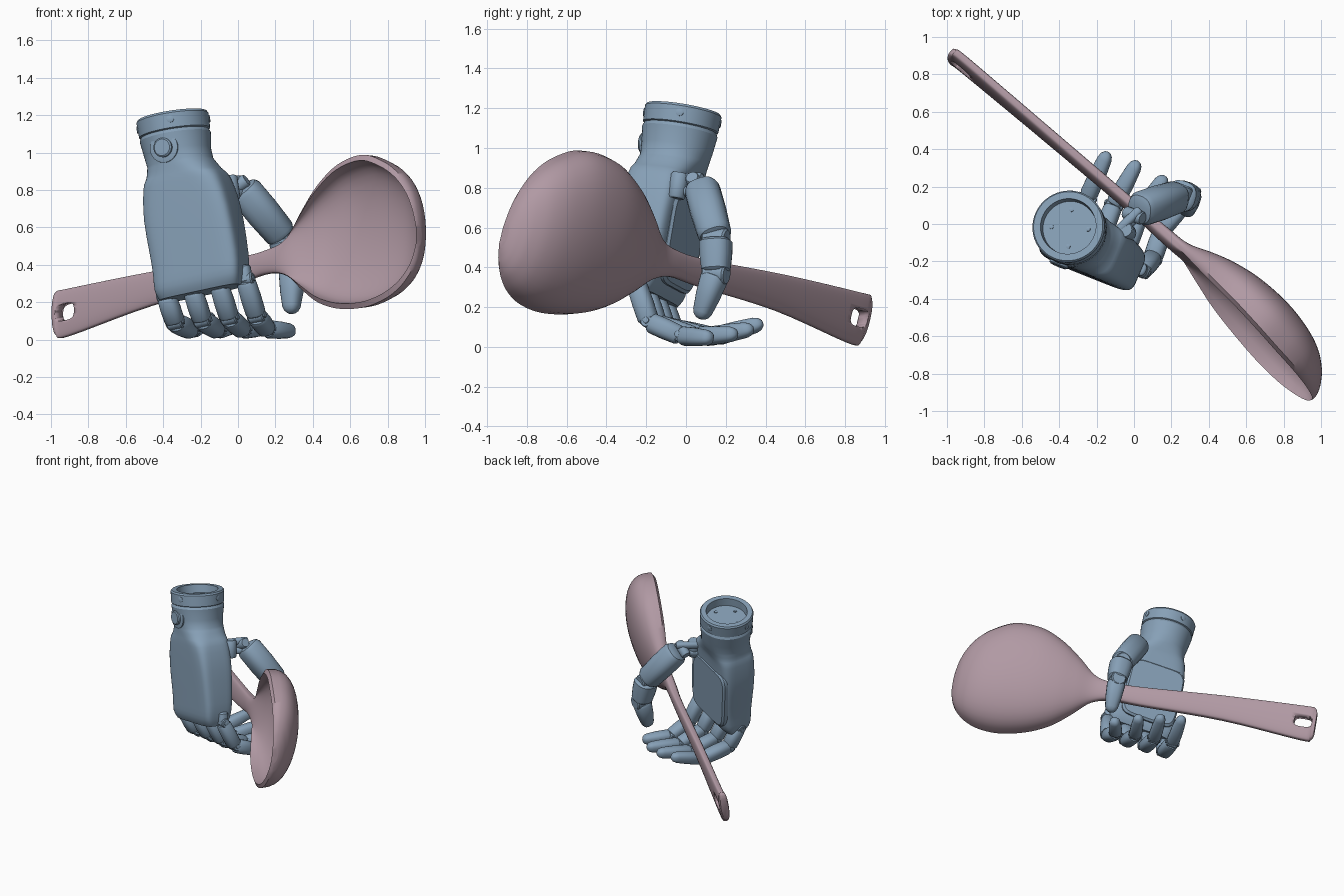
import bpy, bmesh, math
from mathutils import Vector as V

if "Cube" in bpy.data.objects:
    bpy.data.objects.remove(bpy.data.objects["Cube"])


def material(name, rgb):
    m = bpy.data.materials.new(name)
    m.diffuse_color = (*rgb, 1)
    m.use_nodes = True
    m.node_tree.nodes["Principled BSDF"].inputs["Base Color"].default_value = m.diffuse_color
    return m


BLUE = material("blue_grey", (0.24, 0.35, 0.47))
PINK = material("dusty_pink", (0.44, 0.32, 0.37))


def loft(name, rings, mat=BLUE, angle=35):
    """Skin a list of equal-sized point loops and cap both ends."""
    bm = bmesh.new()
    loops = [[bm.verts.new(p) for p in r] for r in rings]
    n = len(loops[0])
    for a, b in zip(loops, loops[1:]):
        for i in range(n):
            bm.faces.new((a[i], a[(i + 1) % n], b[(i + 1) % n], b[i]))
    bm.faces.new(loops[0][::-1])
    bm.faces.new(loops[-1])
    bmesh.ops.recalc_face_normals(bm, faces=bm.faces)
    me = bpy.data.meshes.new(name)
    bm.to_mesh(me)
    bm.free()
    ob = bpy.data.objects.new(name, me)
    bpy.context.collection.objects.link(ob)
    me.materials.append(mat)
    bpy.ops.object.select_all(action='DESELECT')
    ob.select_set(True)
    bpy.context.view_layer.objects.active = ob
    bpy.ops.object.shade_smooth_by_angle(angle=math.radians(angle))
    return ob


def ring(c, X, Y, a, b, n=24, e=2.0):
    """Superellipse loop around c."""
    pts = []
    for i in range(n):
        t = 2 * math.pi * (i + 0.5) / n
        cx, sy = math.cos(t), math.sin(t)
        pts.append(c + X * a * math.copysign(abs(cx) ** (2 / e), cx)
                   + Y * b * math.copysign(abs(sy) ** (2 / e), sy))
    return pts


def spline(rows, sub):
    """Catmull-Rom through rows of numbers."""
    out = []
    for i in range(len(rows) - 1):
        q = [rows[max(i - 1, 0)], rows[i], rows[i + 1], rows[min(i + 2, len(rows) - 1)]]
        for k in range(sub):
            t = k / sub
            out.append([0.5 * (2 * b + (c - a) * t + (2 * a - 5 * b + 4 * c - d) * t * t
                               + (3 * b - a - 3 * c + d) * t ** 3) for a, b, c, d in zip(*q)])
    return out + [list(rows[-1])]


def pin(name, c, axis, r, half, n=20):
    """Cylinder with a chamfered rim, centred on c."""
    axis = axis.normalized()
    X = axis.orthogonal().normalized()
    Y = axis.cross(X)
    return loft(name, [ring(c + axis * half * h, X, Y, r * s, r * s, n)
                       for h, s in ((-1, .85), (-.85, 1), (.85, 1), (1, .85))])


def segment(name, a, b, r0, r1, side, tip=False):
    """Tapered rounded finger link from a to b."""
    d = (b - a).normalized()
    Y = (side - d * side.dot(d)).normalized()
    X = d.cross(Y)
    ends = [(.84, .97), (.93, .8), (.98, .5), (1, .2)] if tip else [(.9, 1), (.96, .87), (.99, .6)]
    prof = [(.01, .6), (.04, .85), (.11, 1), (.5, 1.04)] + ends
    rings = []
    for t, f in prof:
        r = (r0 + (r1 - r0) * t) * f
        rings.append(ring(a.lerp(b, t), X, Y, r, r, 20, 2.5))
    return loft(name, rings)


# ---- Spoon: x, y, z, half width, back depth, front depth, rim width
N = V((0.67, 0.74, 0))
ALONG = V((.74, -.65, .17)).normalized()
LEAN = V((0, 0, 1)) + N * 0.17 - V((.74, -.65, 0)) * .17
spoon_rows = [
    (-.978, .905, .135, .085, .02, -.02, 0), (-.962, .89, .138, .119, .025, -.025, 0),
    (-.90, .845, .147, .126, .025, -.025, 0), (-.46, .475, .272, .090, .025, -.025, 0),
    (0, .085, .37, .068, .025, -.025, 0), (.16, -.055, .415, .064, .03, -.03, 0),
    (.255, -.155, .44, .10, .05, -.01, .008), (.335, -.26, .475, .21, .12, .07, .025),
    (.42, -.37, .51, .312, .185, .145, .03), (.53, -.495, .55, .385, .23, .195, .03),
    (.66, -.64, .58, .408, .25, .215, .03), (.77, -.755, .585, .37, .235, .20, .03),
    (.85, -.83, .585, .31, .195, .155, .03), (.905, -.88, .58, .235, .14, .10, .03),
    (.935, -.906, .572, .165, .09, .05, .03), (.950, -.918, .565, .105, .055, .02, .03),
    (.957, -.924, .56, .06, .03, .0, .02)]
K = 20
rings = []
for x, y, z, h, back, front, gap in spline(spoon_rows, 5):
    loop = []
    for depth, width, off, order in ((back, h, .008, range(K + 1)),
                                     (front, h - gap, -.008, range(K, -1, -1))):
        for i in order:
            a = math.pi * (i / K - .5)
            loop.append(V((x, y, z)) + LEAN * width * math.sin(a)
                        + N * (depth * max(math.cos(a), 0) ** .75 + off))
    rings.append(loop)
spoon = loft("serving_spoon", rings, PINK, 50)

# Hanging hole through the handle end
c = V((-.905, .85, .148))
cutter = loft("hole_cutter", [ring(c + N * s, ALONG, LEAN, .066, .045, 24, 3.2) for s in (-.2, .2)], PINK)
mod = spoon.modifiers.new("hole", 'BOOLEAN')
mod.object, mod.operation, mod.solver = cutter, 'DIFFERENCE', 'EXACT'
bpy.context.view_layer.objects.active = spoon
bpy.ops.object.modifier_apply(modifier="hole")
bpy.data.objects.remove(cutter)

# ---- Hand frame: U up the forearm, L towards the thumb, P out of the palm
W = V((-.352, -.012, 1.195))
U = V((-.145, .165, .975)).normalized()
L = V((.92, -.39, 0))
L = (L - U * L.dot(U)).normalized()
P = U.cross(L)


def hand(l, p, u):
    return W + L * l + P * p + U * u


# Wrist and palm: u, l centre, p centre, half width, half thickness, squareness
palm_rows = [(-.09, 0, 0, .18, .18, 2), (-.115, 0, 0, .192, .192, 2), (-.20, 0, 0, .180, .182, 2),
             (-.26, .007, 0, .176, .170, 2.2), (-.32, .022, -.008, .195, .158, 3),
             (-.38, .033, -.014, .222, .150, 4.5), (-.55, .038, -.012, .248, .140, 6),
             (-.80, .04, -.005, .25, .127, 6), (-.92, .028, -.005, .246, .115, 6),
             (-.975, .022, -.005, .23, .09, 5)]
loft("palm", [ring(hand(l, p, u), L, P, a, b, 48, e)
              for u, l, p, a, b, e in palm_rows[:3] + spline(palm_rows[3:], 3)], angle=30)

# Wrist collar with a recessed socket
collar = [(-.10, .18), (-.092, .192), (-.012, .195), (0, .187), (0, .15), (-.06, .145), (-.06, .05)]
loft("wrist_collar", [ring(W + U * u, L, P, r, r, 48) for u, r in collar])
for i in range(4):
    a = math.pi * (i / 2 + .1)
    d = L * math.cos(a) + P * math.sin(a)
    pin("collar_bolt", W + d * .188 - U * .045, d, .02, .01, 12)
    pin("socket_bolt", W + d * .1 - U * .058, U, .012, .005, 12)

# Round button on the back of the wrist
pin("button_collar", hand(-.005, -.155, -.19), P, .08, .025, 28)
pin("button", hand(-.005, -.16, -.19), P, .052, .04, 28)

# Palm pad on the gripping side
loft("palm_pad", [ring(hand(.01, p, -.68), L, U, .21 * s, .235 * s, 36, 6)
                  for p, s in ((.08, 1), (.125, 1), (.138, .94))])

# ---- Fingers: interpolate from little finger to index
little = [V((-.385, -.12, .235)), V((-.335, -.065, .09)), V((-.25, .14, .05)), V((-.14, .385, .12))]
index = [V((.04, -.25, .32)), V((.10, -.185, .125)), V((.155, -.025, .055)), V((.295, .13, .045))]
for f, (nm, extra) in enumerate((("little", 0), ("ring", .04), ("middle", .045), ("index", 0))):
    j = [a.lerp(b, f / 3) for a, b in zip(little, index)]
    j[3] += P * extra
    j[2] += P * extra * .4
    segment(nm + "_knuckle_bracket", j[0] + U * .08, j[0] - U * .02, .036, .036, L)
    radii = (.050, .052, .049, .038)
    for k in range(3):
        segment(f"{nm}_finger_link_{k + 1}", j[k], j[k + 1], radii[k], radii[k + 1], L, k == 2)
        pin(f"{nm}_finger_joint_{k + 1}", j[k], L, .034, .046 - .003 * k)
        for s in (-1, 1):
            pin(f"{nm}_finger_rivet_{k + 1}", j[k] + L * s * .046, L, .016, .006, 10)

# ---- Thumb
thumb = [V((.02, .075, .815)), V((.245, .15, .545)), V((.29, .15, .37)), V((.285, .07, .14))]
side = (thumb[1] - thumb[0]).cross(P).normalized()
hinge = V((.0, .045, .82))
for s in (-.035, .035):
    o = U * s
    segment("thumb_bracket", V((-.10, -.06, .81)) + o, hinge + V((.04, .03, 0)) + o, .024, .024, U)
pin("thumb_swivel", V((-.04, -.04, .81)), U, .045, .065)
pin("thumb_hinge", hinge, side, .036, .06)
tr = (.090, .084, .070, .044)
for k in range(3):
    segment(f"thumb_link_{k + 1}", thumb[k], thumb[k + 1], tr[k], tr[k + 1], side, k == 2)
    if k:
        pin(f"thumb_joint_{k + 1}", thumb[k], P, .055, .06)
